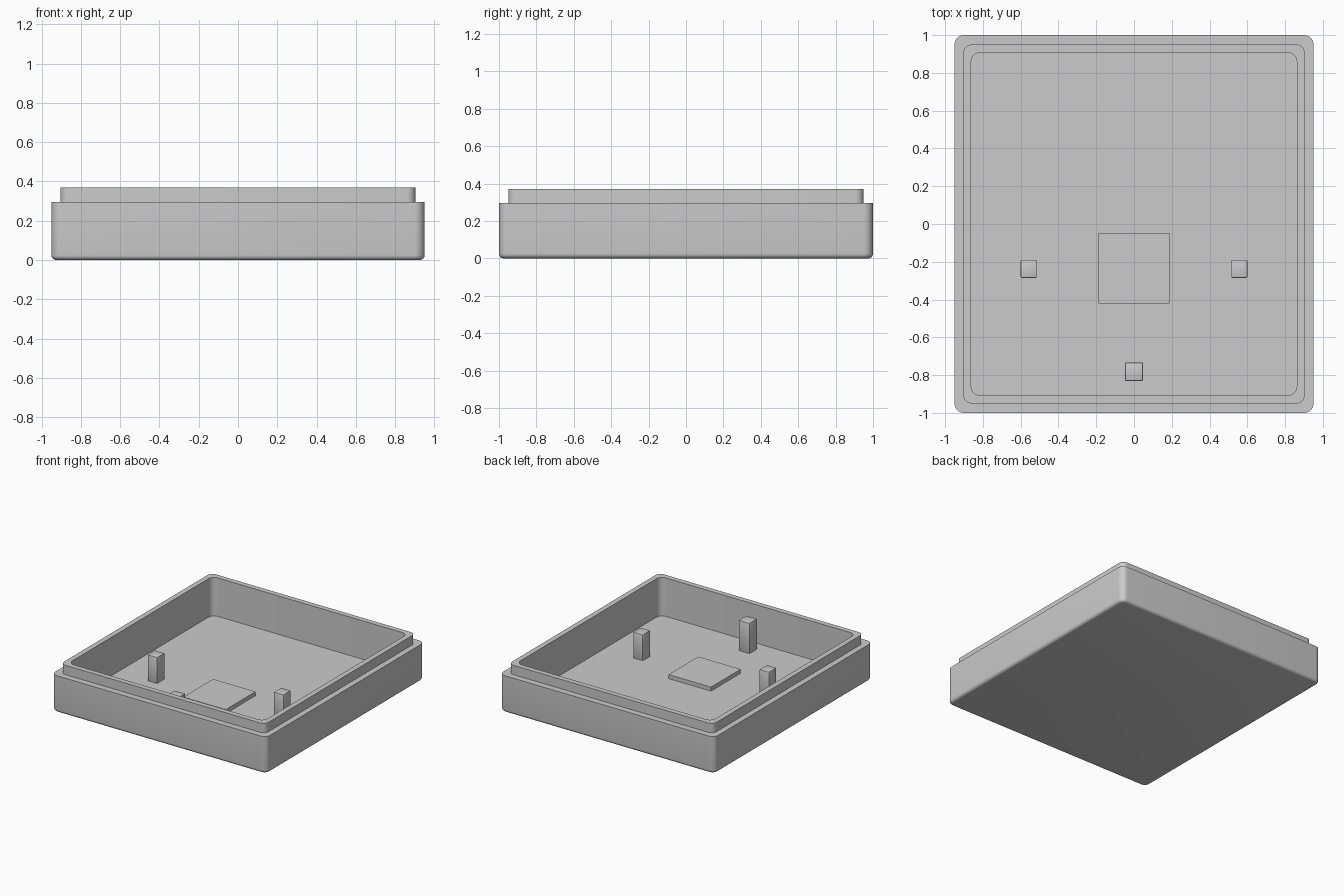
import bpy, bmesh
from math import sin, cos, pi, radians

cube = bpy.data.objects.get("Cube")
if cube:
    bpy.data.objects.remove(cube, do_unlink=True)

grey = bpy.data.materials.new("plain grey")
grey.use_nodes = True
grey.diffuse_color = (0.6, 0.6, 0.6, 1)
grey.node_tree.nodes["Principled BSDF"].inputs["Base Color"].default_value = (0.6, 0.6, 0.6, 1)

FLOOR = 0.063
CORNER_STEPS = 8


def finish(bm, name):
    """Turn a bmesh into a named object with crisp edges and smooth rounds."""
    bmesh.ops.recalc_face_normals(bm, faces=bm.faces)
    mesh = bpy.data.meshes.new(name)
    bm.to_mesh(mesh)
    bm.free()
    mesh.materials.append(grey)
    obj = bpy.data.objects.new(name, mesh)
    bpy.context.collection.objects.link(obj)
    bpy.ops.object.select_all(action='DESELECT')
    obj.select_set(True)
    bpy.context.view_layer.objects.active = obj
    bpy.ops.object.shade_smooth_by_angle(angle=radians(30))
    return obj


def ring(bm, hx, hy, r, z):
    """Rounded rectangle of vertices at height z."""
    verts = []
    for corner, (sx, sy) in enumerate([(1, 1), (-1, 1), (-1, -1), (1, -1)]):
        for i in range(CORNER_STEPS + 1):
            a = (corner + i / CORNER_STEPS) * pi / 2
            verts.append(bm.verts.new((sx * (hx - r) + r * cos(a),
                                       sy * (hy - r) + r * sin(a), z)))
    return verts


def box(name, x0, x1, y0, y1, top, bevel=0.0):
    """Block standing on the tray floor, with lightly eased edges."""
    bm = bmesh.new()
    bmesh.ops.create_cube(bm, size=1)
    base = FLOOR - 0.01
    for v in bm.verts:
        v.co = ((x0 + x1) / 2 + v.co.x * (x1 - x0),
                (y0 + y1) / 2 + v.co.y * (y1 - y0),
                (base + top) / 2 + v.co.z * (top - base))
    if bevel:
        bmesh.ops.bevel(bm, geom=bm.edges[:], offset=bevel, segments=2,
                        profile=0.5, affect='EDGES')
    return finish(bm, name)


# Tray: rounded base edge, outer wall, ledge, raised lip, inner wall and floor
BASE_ROUND = 0.025
sections = []
for i in range(6):
    a = i / 5 * pi / 2
    inset = BASE_ROUND * (1 - sin(a))
    sections.append((0.95 - inset, 1 - inset, 0.05 - inset, BASE_ROUND * (1 - cos(a))))
sections += [
    (0.95, 1.0, 0.05, 0.295),
    (0.904, 0.95, 0.045, 0.295),
    (0.904, 0.95, 0.045, 0.37),
    (0.862, 0.908, 0.05, 0.37),
    (0.862, 0.908, 0.05, FLOOR),
]
bm = bmesh.new()
rings = [ring(bm, *s) for s in sections]
for low, high in zip(rings, rings[1:]):
    n = len(low)
    for i in range(n):
        j = (i + 1) % n
        bm.faces.new((low[i], low[j], high[j], high[i]))
bm.faces.new(rings[0])
bm.faces.new(rings[-1])
finish(bm, "tray_shell")

# Raised square pad and the three posts around it
box("center_pad", -0.188, 0.188, -0.422, -0.047, 0.095)
for side, name in ((1, "left_post"), (-1, "right_post")):
    xs = sorted((side * 0.515, side * 0.6))
    box(name, *xs, -0.285, -0.19, 0.27, 0.006)
box("front_post", -0.048, 0.048, -0.83, -0.733, 0.305, 0.006)
